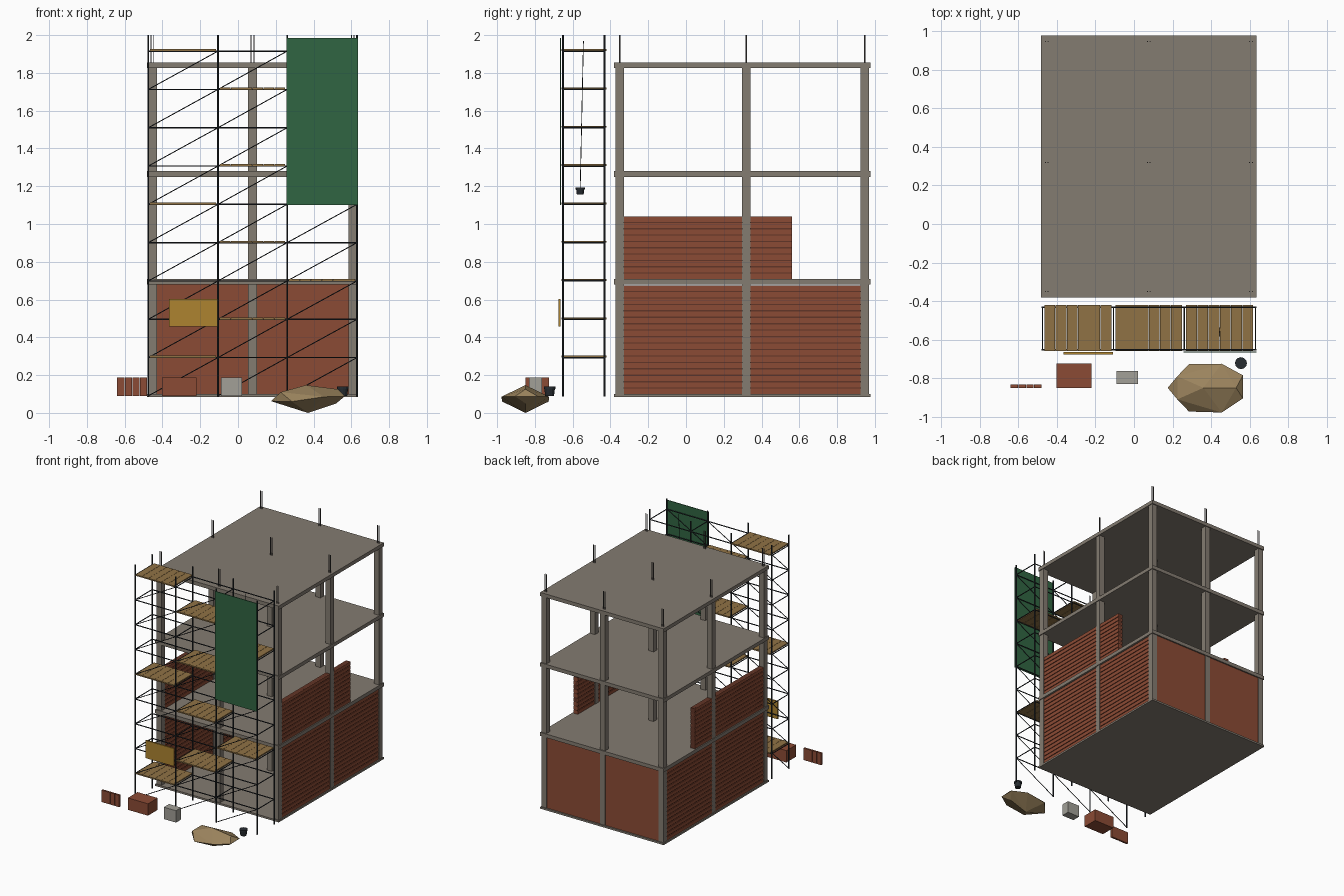
import bpy, bmesh
from mathutils import Vector

if "Cube" in bpy.data.objects:
    bpy.data.objects.remove(bpy.data.objects["Cube"])


def material(name, rgb):
    m = bpy.data.materials.new(name)
    m.diffuse_color = (*rgb, 1)
    m.use_nodes = True
    m.node_tree.nodes["Principled BSDF"].inputs["Base Color"].default_value = m.diffuse_color
    return m


CONCRETE = material("concrete", (0.23, 0.20, 0.165))
BRICK = material("brick", (0.26, 0.07, 0.035))
MORTAR = material("mortar", (0.12, 0.035, 0.02))
STEEL = material("steel", (0.02, 0.025, 0.03))
REBAR = material("rebar", (0.12, 0.11, 0.10))
WOOD = material("wood", (0.28, 0.17, 0.06))
NET = material("net", (0.03, 0.13, 0.055))
YELLOW = material("yellow", (0.42, 0.23, 0.03))
SAND = material("sand", (0.33, 0.23, 0.11))
CEMENT = material("cement", (0.36, 0.35, 0.31))


def finish(bm, name, mat):
    bmesh.ops.recalc_face_normals(bm, faces=bm.faces)
    me = bpy.data.meshes.new(name)
    bm.to_mesh(me)
    bm.free()
    me.materials.append(mat)
    ob = bpy.data.objects.new(name, me)
    bpy.context.collection.objects.link(ob)
    return ob


def add_box(bm, x0, x1, y0, y1, z0, z1):
    vs = bmesh.ops.create_cube(bm, size=1)["verts"]
    for v in vs:
        v.co = Vector(((x0 + x1) / 2 + v.co.x * (x1 - x0),
                       (y0 + y1) / 2 + v.co.y * (y1 - y0),
                       (z0 + z1) / 2 + v.co.z * (z1 - z0)))


def add_rod(bm, a, b, r1, r2=None, sides=6):
    a, b = Vector(a), Vector(b)
    vs = bmesh.ops.create_cone(bm, cap_ends=True, segments=sides, radius1=r1,
                               radius2=r1 if r2 is None else r2,
                               depth=(b - a).length)["verts"]
    q = Vector((0, 0, 1)).rotation_difference(b - a)
    for v in vs:
        v.co = q @ v.co + (a + b) / 2


def boxes(name, mat, *dims):
    bm = bmesh.new()
    for d in dims:
        add_box(bm, *d)
    return finish(bm, name, mat)


# Concrete frame: slabs, 3 x 3 columns, starter bars
COL_X = (-0.453, 0.077, 0.607)
COL_Y = (-0.351, 0.319, 0.946)
LEVELS = ((0.085, 0.10), (0.68, 0.71), (1.25, 1.28), (1.825, 1.855))
H = 0.023
for i, (z0, z1) in enumerate(LEVELS):
    boxes(f"floor_slab_{i}", CONCRETE, (-0.482, 0.636, -0.382, 0.977, z0, z1))
for i in range(3):
    boxes(f"columns_storey_{i}", CONCRETE,
          *[(x - H, x + H, y - H, y + H, LEVELS[i][1], LEVELS[i + 1][0])
            for x in COL_X for y in COL_Y])
bm = bmesh.new()
for x in COL_X:
    for y in COL_Y:
        for d in (-0.007, 0.007):
            add_rod(bm, (x + d, y, 1.85), (x + d, y, 2.0), 0.003)
finish(bm, "starter_bars", REBAR)


# Brick side walls: proud courses over a recessed core
def side_wall(name, x, y0, y1, z0, z1, courses):
    pitch = (z1 - z0) / courses
    boxes(name + "_core", MORTAR, (x - 0.014, x + 0.014, y0, y1, z0, z1 - 0.006))
    boxes(name + "_courses", BRICK,
          *[(x - 0.02, x + 0.02, y0, y1, z0 + k * pitch, z0 + (k + 0.82) * pitch)
            for k in range(courses)])


for side, x in (("left", COL_X[0]), ("right", COL_X[2])):
    for j in range(2):
        y0, y1 = COL_Y[j] + H, COL_Y[j + 1] - H
        side_wall(f"{side}_ground_wall_{j}", x, y0, y1, 0.10, 0.68, 17)
        side_wall(f"{side}_upper_wall_{j}", x, y0, min(y1, 0.56), 0.71, 1.045, 10)

# Plain back wall
for j in range(2):
    boxes(f"back_wall_{j}", BRICK,
          (COL_X[j] + H, COL_X[j + 1] - H, 0.926, 0.966, 0.10, 0.68))

# Scaffold tubes
SX = (-0.475, -0.106, 0.26, 0.63)
SY = (-0.652, -0.432)
LIFTS = [0.09 + 0.2028 * k for k in range(10)]
bm = bmesh.new()
for x in SX:
    for y in SY:
        add_rod(bm, (x, y, 0.087), (x, y, 2.0), 0.005)
finish(bm, "scaffold_standards", STEEL)
bm = bmesh.new()
for z in LIFTS[1:]:
    for y in SY:
        add_rod(bm, (SX[0] - 0.005, y, z), (SX[3] + 0.005, y, z), 0.004)
    for x in SX:
        add_rod(bm, (x, SY[0], z), (x, SY[1], z), 0.004)
finish(bm, "scaffold_ledgers", STEEL)
bm = bmesh.new()
for z0, z1 in zip(LIFTS, LIFTS[1:]):
    for x0, x1 in zip(SX, SX[1:]):
        add_rod(bm, (x0, SY[0], z0), (x1, SY[0], z1), 0.003)
finish(bm, "scaffold_braces", STEEL)

# Plank decks zigzag up the bays
for k, bay in enumerate((0, 1, 2, 1, 0, 1, 2, 1, 0)):
    z, x0 = LIFTS[k + 1], SX[bay] + 0.01
    w = (SX[bay + 1] - SX[bay] - 0.02) / 6
    boxes(f"deck_{k}", WOOD,
          *[(x0 + n * w, x0 + (n + 0.97) * w, -0.66, -0.42, z, z + 0.01)
            for n in range(6)])

# Safety net and blank sign board
boxes("safety_net", NET, (0.258, 0.635, -0.667, -0.661, 1.10, 1.985))
boxes("sign_board", YELLOW, (-0.365, -0.108, -0.676, -0.664, 0.457, 0.602))


# Buckets, one hung from a rope
def bucket(name, x, y, z, s):
    bm = bmesh.new()
    add_rod(bm, (x, y, z), (x, y, z + 1.25 * s), 0.75 * s, 0.9 * s, 12)
    add_rod(bm, (x, y, z + 1.2 * s), (x, y, z + 1.6 * s), s, s, 12)
    finish(bm, name, STEEL)


bucket("ground_bucket", 0.555, -0.722, 0.09, 0.031)
bucket("hoist_bucket", 0.445, -0.56, 1.155, 0.024)
bm = bmesh.new()
add_rod(bm, (0.445, -0.56, 1.19), (0.445, -0.543, 1.97), 0.002)
finish(bm, "hoist_rope", STEEL)

# Ground stacks
boxes("loose_bricks", BRICK,
      *[(-0.64 + k * 0.0405, -0.602 + k * 0.0405, -0.85, -0.834, 0.09, 0.187)
        for k in range(4)])
boxes("brick_stack", BRICK, (-0.402, -0.22, -0.85, -0.725, 0.09, 0.187))
boxes("cement_stack", CEMENT, (-0.09, 0.02, -0.83, -0.763, 0.09, 0.187))

# Faceted sand heap
bm = bmesh.new()
for p in ((0.175, -0.85, 0.062), (0.565, -0.785, 0.088), (0.565, -0.905, 0.088),
          (0.285, -0.727, 0.06), (0.285, -0.973, 0.06), (0.455, -0.725, 0.085),
          (0.455, -0.978, 0.085), (0.225, -0.79, 0.11), (0.225, -0.91, 0.11),
          (0.36, -0.85, 0.147), (0.53, -0.85, 0.125), (0.37, -0.85, 0.0),
          (0.52, -0.85, 0.05)):
    bm.verts.new(p)
bmesh.ops.convex_hull(bm, input=bm.verts)
finish(bm, "sand_heap", SAND)
